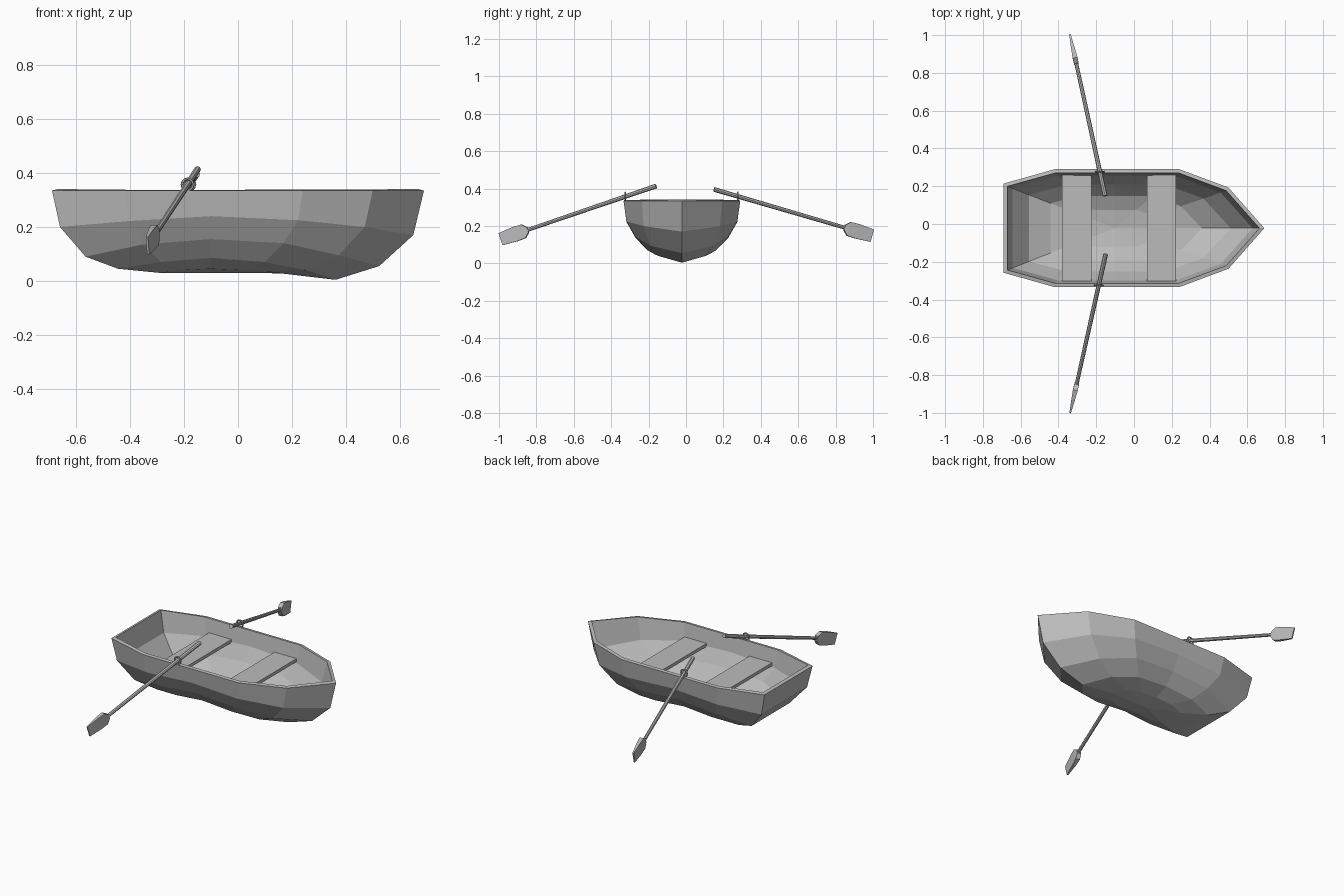
import bpy, bmesh, math
from mathutils import Vector

if "Cube" in bpy.data.objects:
    bpy.data.objects.remove(bpy.data.objects["Cube"])

gray = bpy.data.materials.new("plain gray")
gray.diffuse_color = (0.5, 0.5, 0.5, 1)
gray.use_nodes = True
gray.node_tree.nodes["Principled BSDF"].inputs["Base Color"].default_value = gray.diffuse_color
CY = -0.022  # centre line of the boat


def finish(name, bm):
    bmesh.ops.recalc_face_normals(bm, faces=bm.faces)
    me = bpy.data.meshes.new(name)
    bm.to_mesh(me)
    bm.free()
    ob = bpy.data.objects.new(name, me)
    bpy.context.collection.objects.link(ob)
    me.materials.append(gray)
    return ob


def loft(bm, rings, cap=True):
    vs = [[bm.verts.new(p) for p in r] for r in rings]
    n = len(vs[0])
    for a, b in zip(vs, vs[1:]):
        for i in range(n):
            bm.faces.new((a[i], a[(i + 1) % n], b[(i + 1) % n], b[i]))
    if cap:
        bm.faces.new(vs[0])
        bm.faces.new(vs[-1])
    return vs


# Hull: rim outline shrunk towards the keel, ring by ring
outline = [(-.69, .236), (-.42, .312), (-.1, .312), (.24, .312), (.5, .215), (.69, 0)]
levels = [(1, [.335] * 6),
          (.95, [.2, .222, .24, .225, .2, .17]),
          (.79, [.09, .135, .155, .14, .095, .055]),
          (.585, [.045, .07, .085, .07, .04, .004]),
          (.33, [.03, .04, .045, .04, .035, .028])]
rings = []
for s, zs in levels:
    half = [(-.1 + (x + .1) * s, y * s, z) for (x, y), z in zip(outline, zs)]
    full = half + [(x, -y, z) for x, y, z in half[-2::-1]]
    rings.append([(x, y + CY, z) for x, y, z in full])
bm = bmesh.new()
last = loft(bm, rings, cap=False)[-1]
pole = bm.verts.new((-.1, CY, .03))
for i in range(len(last)):
    bm.faces.new((last[i], last[(i + 1) % len(last)], pole))
bmesh.ops.recalc_face_normals(bm, faces=bm.faces)
bm.normal_update()
flip = pole.normal.z > 0
hull = finish("hull", bm)
if flip or sum(p.normal.z for p in hull.data.polygons) > 0:
    hull.data.flip_normals()
mod = hull.modifiers.new("shell", 'SOLIDIFY')
mod.thickness = .02
mod.offset = -1
mod.use_even_offset = True

# Seats
for name, x0, x1 in (("rear_seat", -.38, -.225), ("front_seat", .07, .222)):
    bm = bmesh.new()
    loft(bm, [[(x, y + CY, z) for x, y in ((x0, -.282), (x1, -.282), (x1, .282), (x0, .282))]
              for z in (.235, .255)])
    finish(name, bm)


# Oars with flat blades, and their oarlocks
def oar(side, grip, neck, lock_y):
    grip, neck = Vector(grip), Vector(neck)
    d = (neck - grip).normalized()
    w = (Vector((0, 0, 1)) - d * d.z).normalized()
    t = d.cross(w)
    bm = bmesh.new()
    loft(bm, [[p + (w * math.sin(k * math.pi / 4) + t * math.cos(k * math.pi / 4)) * r
               for k in range(8)]
              for p, r in ((grip, .0125), (neck + d * .02, .010))])
    finish(side + "_oar_shaft", bm)
    bm = bmesh.new()
    loft(bm, [[neck + d * s + w * a * hw + t * b * ht
               for a, b in ((1, 1), (1, -1), (-1, -1), (-1, 1))]
              for s, hw, ht in ((0, .014, .012), (.025, .038, .013),
                                (.075, .04, .010), (.158, .034, .004))])
    finish(side + "_oar_blade", bm)
    c = grip + d * ((lock_y - grip.y) / d.y)
    bpy.ops.mesh.primitive_torus_add(
        major_segments=12, minor_segments=6, major_radius=.021, minor_radius=.005,
        location=c, rotation=(math.pi / 2, 0, 0))
    ring = bpy.context.object
    ring.name = side + "_oarlock_ring"
    ring.data.materials.append(gray)
    bpy.ops.mesh.primitive_cylinder_add(
        vertices=8, radius=.006, depth=.03, location=(c.x, c.y, c.z - .034))
    post = bpy.context.object
    post.name = side + "_oarlock_post"
    post.data.materials.append(gray)


oar("right", (-.15, -.16, .414), (-.303, -.845, .18), -.325)
oar("left", (-.153, .15, .396), (-.305, .847, .192), .277)
